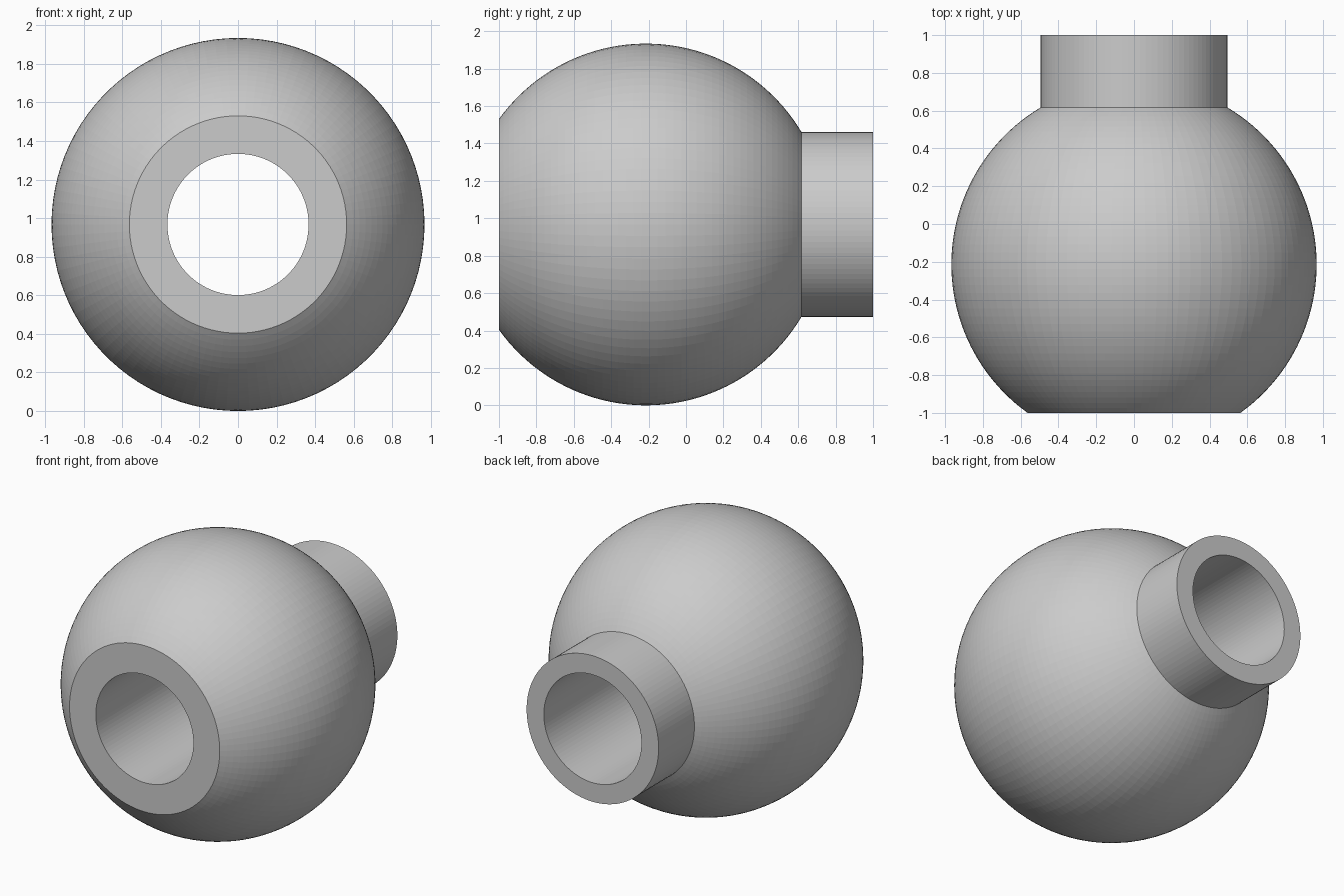
import bpy, bmesh
from math import sin, cos, acos, sqrt, pi
from mathutils import Vector, Matrix

if "Cube" in bpy.data.objects:
    bpy.data.objects.remove(bpy.data.objects["Cube"])

R = 0.967          # ball radius
CY = -0.214        # ball centre along y
NECK = 0.495       # neck outer radius
BORE = 0.366       # through-hole radius
SEGMENTS = 100
RINGS = 45

# Closed (radius, y) profile: bore, flat front face, ball arc, neck
a0 = acos((-1 - CY) / R)
a1 = acos(sqrt(R * R - NECK * NECK) / R)
profile = [(BORE, -1.0)]
for i in range(RINGS + 1):
    a = a0 + (a1 - a0) * i / RINGS
    profile.append((R * sin(a), CY + R * cos(a)))
profile += [(NECK, 1.0), (BORE, 1.0)]

# Revolve the profile around the y axis
bm = bmesh.new()
rings = []
for s in range(SEGMENTS):
    t = 2 * pi * s / SEGMENTS
    rings.append([bm.verts.new((r * cos(t), y, R + r * sin(t))) for r, y in profile])
n = len(profile)
for s in range(SEGMENTS):
    a, b = rings[s], rings[(s + 1) % SEGMENTS]
    for i in range(n):
        j = (i + 1) % n
        bm.faces.new((a[i], a[j], b[j], b[i]))
bmesh.ops.recalc_face_normals(bm, faces=bm.faces)

mesh = bpy.data.meshes.new("bored_ball_with_neck")
bm.to_mesh(mesh)
bm.free()
obj = bpy.data.objects.new("bored_ball_with_neck", mesh)
bpy.context.collection.objects.link(obj)
